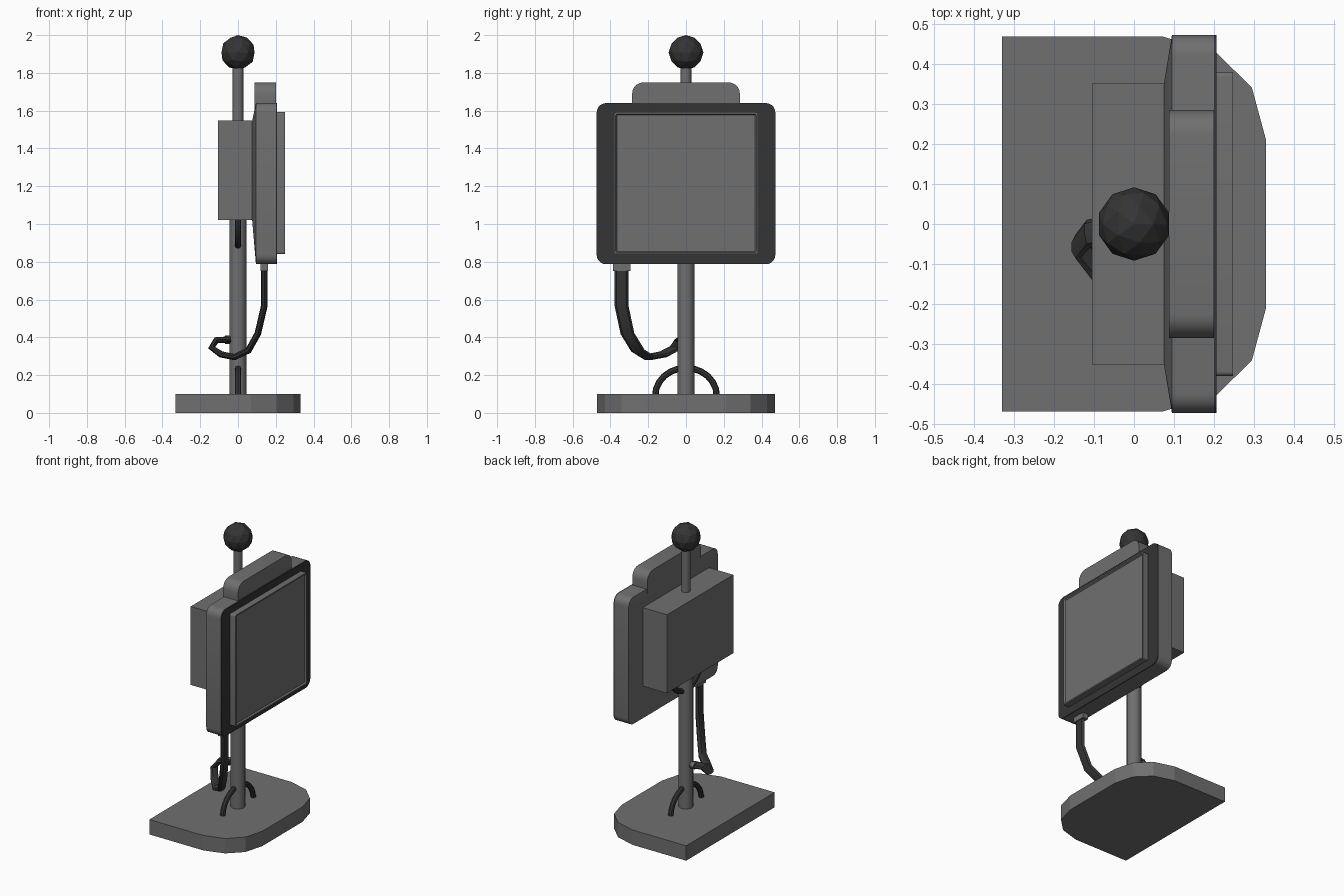
import bpy, bmesh, math
from mathutils import Matrix

if "Cube" in bpy.data.objects:
    bpy.data.objects.remove(bpy.data.objects["Cube"])


def material(name, v):
    m = bpy.data.materials.new(name)
    m.diffuse_color = (v, v, v, 1)
    m.use_nodes = True
    m.node_tree.nodes["Principled BSDF"].inputs["Base Color"].default_value = m.diffuse_color
    return m


GREY = material("mid grey", 0.16)
DARK = material("dark grey", 0.035)


def finish(bm, name, mat, smooth=None):
    bmesh.ops.recalc_face_normals(bm, faces=bm.faces)
    me = bpy.data.meshes.new(name)
    bm.to_mesh(me)
    bm.free()
    ob = bpy.data.objects.new(name, me)
    bpy.context.collection.objects.link(ob)
    me.materials.append(mat)
    if smooth:
        shade(ob, smooth)
    return ob


def shade(ob, angle):
    bpy.ops.object.select_all(action='DESELECT')
    ob.select_set(True)
    bpy.context.view_layer.objects.active = ob
    bpy.ops.object.shade_smooth_by_angle(angle=math.radians(angle))


def loft(name, rings, mat, smooth=None):
    """Bridge rings of equal point count and cap both ends."""
    bm = bmesh.new()
    vs = [[bm.verts.new(p) for p in r] for r in rings]
    n = len(vs[0])
    for a, b in zip(vs, vs[1:]):
        for i in range(n):
            j = (i + 1) % n
            bm.faces.new((a[i], a[j], b[j], b[i]))
    bm.faces.new(vs[0])
    bm.faces.new(vs[-1])
    return finish(bm, name, mat, smooth)


def rrect(x, hw, z0, z1, r, seg=5):
    """Rounded rectangle facing x."""
    pts = []
    for k, (sy, z) in enumerate([(1, z1 - r), (-1, z1 - r), (-1, z0 + r), (1, z0 + r)]):
        for i in range(seg + 1):
            a = math.pi / 2 * (k + i / seg)
            pts.append((x, sy * (hw - r) + r * math.cos(a), z + r * math.sin(a)))
    return pts


def box(name, x0, x1, y0, y1, z0, z1, mat):
    return loft(name, [[(x0, y0, z), (x1, y0, z), (x1, y1, z), (x0, y1, z)] for z in (z0, z1)], mat)


def cylinder(name, r, length, centre, mat, rot=Matrix(), seg=16):
    bm = bmesh.new()
    bmesh.ops.create_cone(bm, cap_ends=True, segments=seg, radius1=r, radius2=r, depth=length,
                          matrix=Matrix.Translation(centre) @ rot)
    return finish(bm, name, mat, 35)


def tube(name, pts, r, mat, sy=1.0):
    """Round tube along points, with its section stretched along y by sy."""
    cu = bpy.data.curves.new(name, 'CURVE')
    cu.dimensions = '3D'
    cu.bevel_depth = r
    cu.bevel_resolution = 2
    cu.use_fill_caps = True
    sp = cu.splines.new('POLY')
    sp.points.add(len(pts) - 1)
    for p, (x, y, z) in zip(sp.points, pts):
        p.co = (x, y / sy, z, 1)
    ob = bpy.data.objects.new(name, cu)
    bpy.context.collection.objects.link(ob)
    cu.materials.append(mat)
    ob.scale = (1, sy, 1)
    bpy.ops.object.select_all(action='DESELECT')
    ob.select_set(True)
    bpy.context.view_layer.objects.active = ob
    bpy.ops.object.convert(target='MESH')
    ob = bpy.context.object
    bpy.ops.object.transform_apply(location=False, rotation=False, scale=True)
    shade(ob, 30)
    return ob


# Base plate with rounded right-hand corners
half = [(-0.33, -0.47), (0.07, -0.47), (0.205, -0.43), (0.295, -0.342), (0.33, -0.213)]
outline = half + [(x, -y) for x, y in reversed(half)]
loft("base", [[(x, y, z) for x, y in outline] for z in (0, 0.1)], GREY)

# Poles and ball on top
cylinder("main_pole", 0.045, 0.96, (0, 0, 0.56), GREY)
cylinder("upper_pole", 0.028, 0.32, (0, 0, 1.68), GREY)
bm = bmesh.new()
bmesh.ops.create_icosphere(bm, subdivisions=2, radius=0.092,
                           matrix=Matrix.Translation((0, 0, 1.908)))
finish(bm, "ball", DARK)

# Rear box
box("rear_box", -0.105, 0.08, -0.352, 0.352, 1.02, 1.547, GREY)

# Housing with tapered back, dark front plate and top tab
loft("housing", [rrect(0.075, 0.352, 1.02, 1.547, 0.002),
                 rrect(0.095, 0.473, 0.787, 1.64, 0.05),
                 rrect(0.2, 0.473, 0.787, 1.64, 0.05)], GREY, 30)
loft("front_plate", [rrect(x, 0.473, 0.787, 1.64, 0.05) for x in (0.2, 0.207)], DARK, 30)
loft("top_tab", [rrect(x, 0.285, 1.56, 1.75, 0.06) for x in (0.088, 0.2)], GREY, 30)

# Screen with thin raised rim
loft("screen", [rrect(0.2, 0.381, 0.84, 1.592, 0.012),
                rrect(0.248, 0.381, 0.84, 1.592, 0.012),
                rrect(0.248, 0.372, 0.849, 1.583, 0.008),
                rrect(0.238, 0.366, 0.855, 1.577, 0.004)], GREY, 30)

# Hanging cable with its plugs
box("cable_plug", 0.12, 0.16, -0.386, -0.294, 0.752, 0.79, GREY)
tube("cable", [(0.14, -0.342, 0.77), (0.14, -0.342, 0.57), (0.105, -0.31, 0.42),
               (0.055, -0.255, 0.33), (-0.02, -0.2, 0.295), (-0.09, -0.12, 0.31),
               (-0.14, -0.055, 0.345), (-0.115, -0.025, 0.385), (-0.04, -0.01, 0.388)],
     0.0175, DARK, 2.1)
cylinder("pole_socket", 0.022, 0.04, (-0.05, 0, 0.388), GREY, Matrix.Rotation(math.pi / 2, 4, 'Y'), 12)

# Wire arches at the foot and under the rear box
for name, z, s in (("foot_arch", 0.09, 1), ("box_arch", 1.03, -1)):
    arc = [math.pi * i / 12 for i in range(13)]
    tube(name, [(0, 0.163 * math.cos(a), z + s * 0.148 * math.sin(a)) for a in arc], 0.017, DARK)
